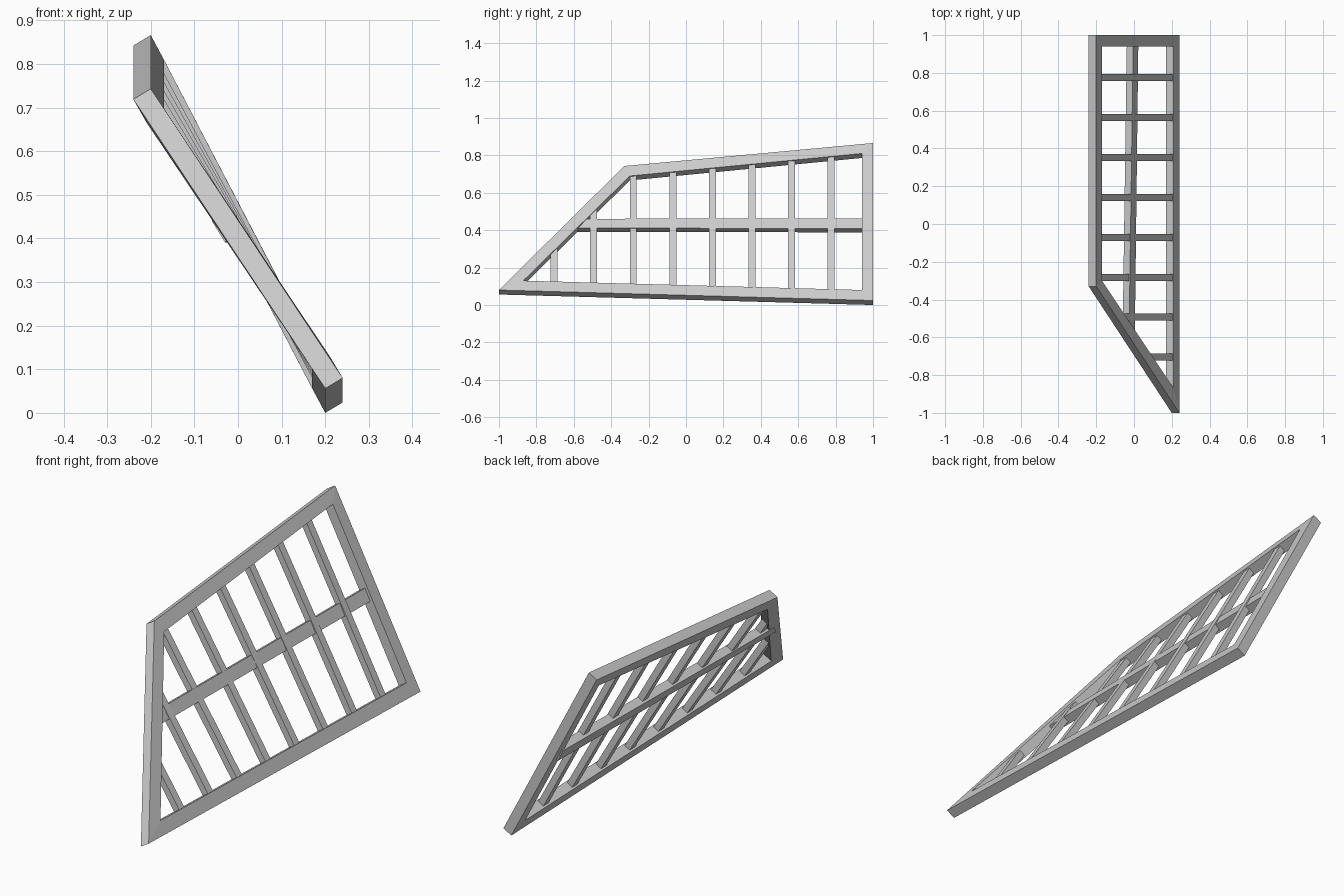
import bpy
import bmesh
from mathutils import Vector

cube = bpy.data.objects.get("Cube")
if cube:
    bpy.data.objects.remove(cube, do_unlink=True)

grey = bpy.data.materials.new("plain grey")
grey.use_nodes = True
grey.diffuse_color = (0.6, 0.6, 0.6, 1)
grey.node_tree.nodes["Principled BSDF"].inputs["Base Color"].default_value = (0.6, 0.6, 0.6, 1)

DEPTH = Vector((-0.04, 0, -0.024))  # through the thickness of the leaning panel


def finish(bm, name):
    bmesh.ops.recalc_face_normals(bm, faces=bm.faces)
    mesh = bpy.data.meshes.new(name)
    bm.to_mesh(mesh)
    bm.free()
    mesh.materials.append(grey)
    bpy.context.collection.objects.link(bpy.data.objects.new(name, mesh))


def board(name, corners, start, end):
    """Four-sided board spanning two depths of the panel."""
    bm = bmesh.new()
    near, far = [[bm.verts.new(Vector(c) + DEPTH * d) for c in corners] for d in (start, end)]
    bm.faces.new(near)
    bm.faces.new(far[::-1])
    for i in range(4):
        j = (i + 1) % 4
        bm.faces.new((near[i], far[i], far[j], near[j]))
    finish(bm, name)


# Mitred outer frame, slightly twisted: front foot, back foot, back top, front top
outer = [(0.24, -1, 0.08), (0.24, 1, 0.024), (-0.2, 1, 0.866), (-0.2, -0.33, 0.743)]
inner = [(0.21, -0.87, 0.13), (0.21, 0.94, 0.08), (-0.17, 0.94, 0.81), (-0.17, -0.3, 0.69)]
bm = bmesh.new()
loops = [[bm.verts.new(Vector(c) + DEPTH * d) for c in ring]
         for ring, d in ((outer, 0), (inner, 0), (inner, 1), (outer, 1))]
for k in range(4):
    a, b = loops[k], loops[(k + 1) % 4]
    for i in range(4):
        j = (i + 1) % 4
        bm.faces.new((a[i], a[j], b[j], b[i]))
finish(bm, "outer_frame")

# Middle rail, ends buried in the frame
board("middle_rail", [(0.008, -0.62, 0.414), (0.027, 0.96, 0.411),
                      (0.0, 0.96, 0.466), (-0.022, -0.565, 0.463)], 0.1, 0.95)

# Slats run from the bottom rail to the top rail or the sloping front rail
foot_front, foot_back, top_back, top_front = [Vector(c) for c in inner]


def at_y(a, b, y):
    return a.lerp(b, (y - a.y) / (b.y - a.y))


for n in range(8):
    y = -0.705 + n * 0.2115
    low = at_y(foot_front, foot_back, y)
    if y < top_front.y:
        high = at_y(foot_front, top_front, y)
    else:
        high = at_y(top_front, top_back, y)
    reach = (high - low).normalized() * 0.035
    low, high = low - reach * 0.5, high + reach
    side = Vector((0, 0.0185, 0))
    board(f"slat_{n + 1}", [low - side, low + side, high + side, high - side], 0.15, 0.8)
